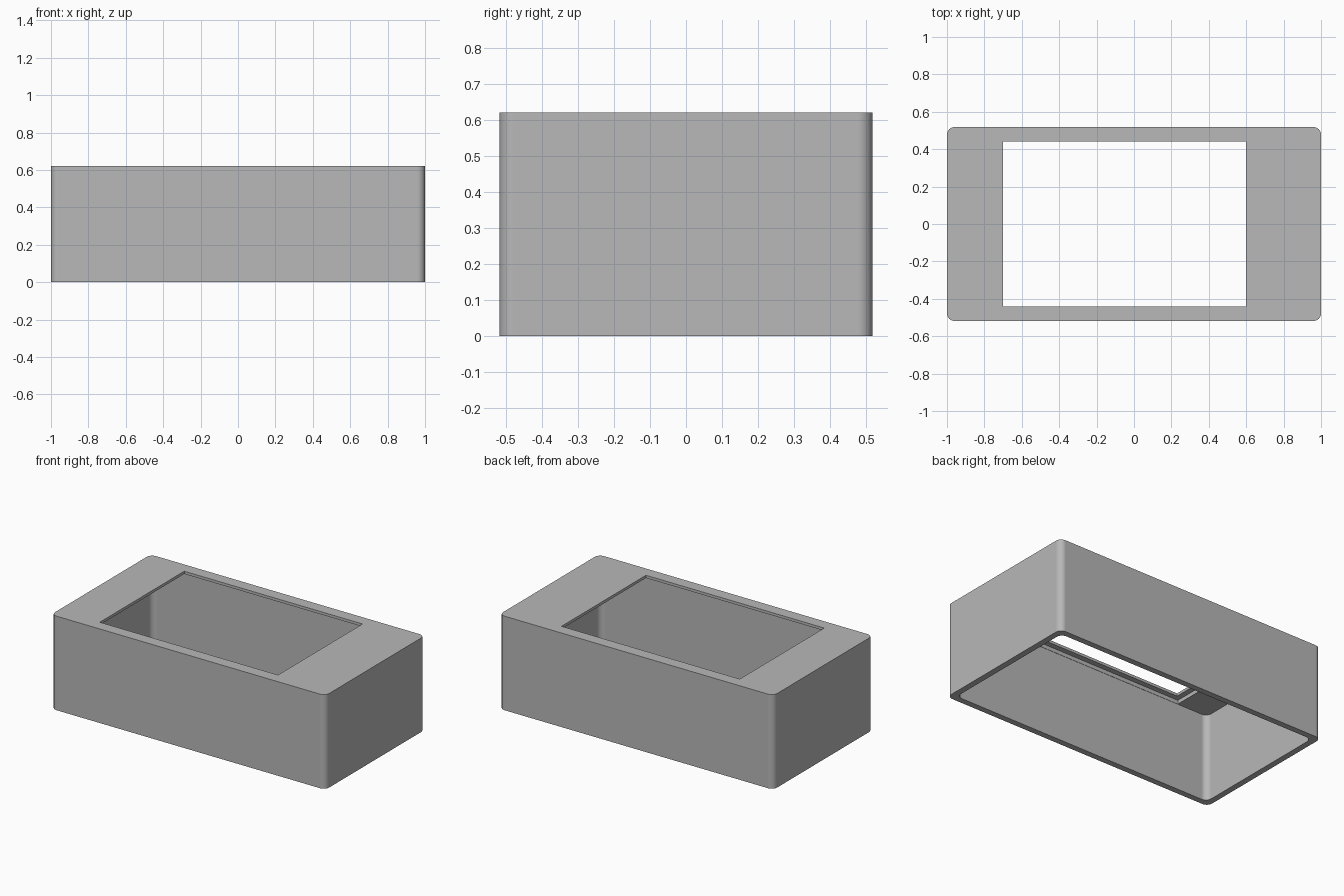
import bpy
import bmesh
from math import cos, sin, pi, radians

if "Cube" in bpy.data.objects:
    bpy.data.objects.remove(bpy.data.objects["Cube"], do_unlink=True)

LENGTH, WIDTH, HEIGHT = 2.0, 1.036, 0.62
WALL, RADIUS, STEPS = 0.04, 0.04, 8
CEILING, LIP = 0.577, 0.602          # undersides of the lid and of the thin window lip
WINDOW = (-0.7, 0.6, -0.44, 0.44)    # x and y limits
MARGIN = 0.036                       # ledge around the window

grey = bpy.data.materials.new("plain_grey")
grey.use_nodes = True
colour = (0.48, 0.48, 0.48, 1)
grey.diffuse_color = colour
grey.node_tree.nodes["Principled BSDF"].inputs["Base Color"].default_value = colour


def rounded_block(name, x0, x1, y0, y1, z0, z1, radius=0):
    """Upright block whose vertical edges may be rounded."""
    corners = [(x1, y1, -1, -1), (x0, y1, 1, -1), (x0, y0, 1, 1), (x1, y0, -1, 1)]
    bm = bmesh.new()
    ring = []
    for quarter, (x, y, sx, sy) in enumerate(corners):
        count = STEPS if radius else 0
        for i in range(count + 1):
            a = quarter * pi / 2 + (i / STEPS) * pi / 2
            ring.append(bm.verts.new((x + sx * radius + radius * cos(a),
                                      y + sy * radius + radius * sin(a), z0)))
    base = bm.faces.new(ring)
    top = bmesh.ops.extrude_face_region(bm, geom=[base])
    moved = [v for v in top["geom"] if isinstance(v, bmesh.types.BMVert)]
    bmesh.ops.translate(bm, verts=moved, vec=(0, 0, z1 - z0))
    bmesh.ops.recalc_face_normals(bm, faces=bm.faces)
    mesh = bpy.data.meshes.new(name)
    bm.to_mesh(mesh)
    bm.free()
    mesh.materials.append(grey)
    obj = bpy.data.objects.new(name, mesh)
    bpy.context.collection.objects.link(obj)
    return obj


# Outer shell
hx, hy = LENGTH / 2, WIDTH / 2
case = rounded_block("enclosure_shell", -hx, hx, -hy, hy, 0, HEIGHT, RADIUS)

# Open-bottomed cavity, recess under the lid, and window through the lid
ix, iy = hx - WALL, hy - WALL
wx0, wx1, wy0, wy1 = WINDOW
cutters = [
    rounded_block("cavity_cutter", -ix, ix, -iy, iy, -0.1, CEILING, RADIUS),
    rounded_block("recess_cutter", wx0 - MARGIN, wx1 + MARGIN,
                  wy0 - MARGIN, wy1 + MARGIN, 0.3, LIP),
    rounded_block("window_cutter", wx0, wx1, wy0, wy1, 0.4, HEIGHT + 0.1),
]

bpy.ops.object.select_all(action="DESELECT")
case.select_set(True)
bpy.context.view_layer.objects.active = case
for cutter in cutters:
    cutter.hide_render = True
    cut = case.modifiers.new(cutter.name, "BOOLEAN")
    cut.operation = "DIFFERENCE"
    cut.solver = "EXACT"
    cut.object = cutter
    bpy.ops.object.modifier_apply(modifier=cut.name)
    bpy.data.objects.remove(cutter, do_unlink=True)

# Smooth rounded corners with flat walls
bpy.ops.object.shade_smooth_by_angle(angle=radians(30))
weighted = case.modifiers.new("flat_walls", "WEIGHTED_NORMAL")
weighted.keep_sharp = True
